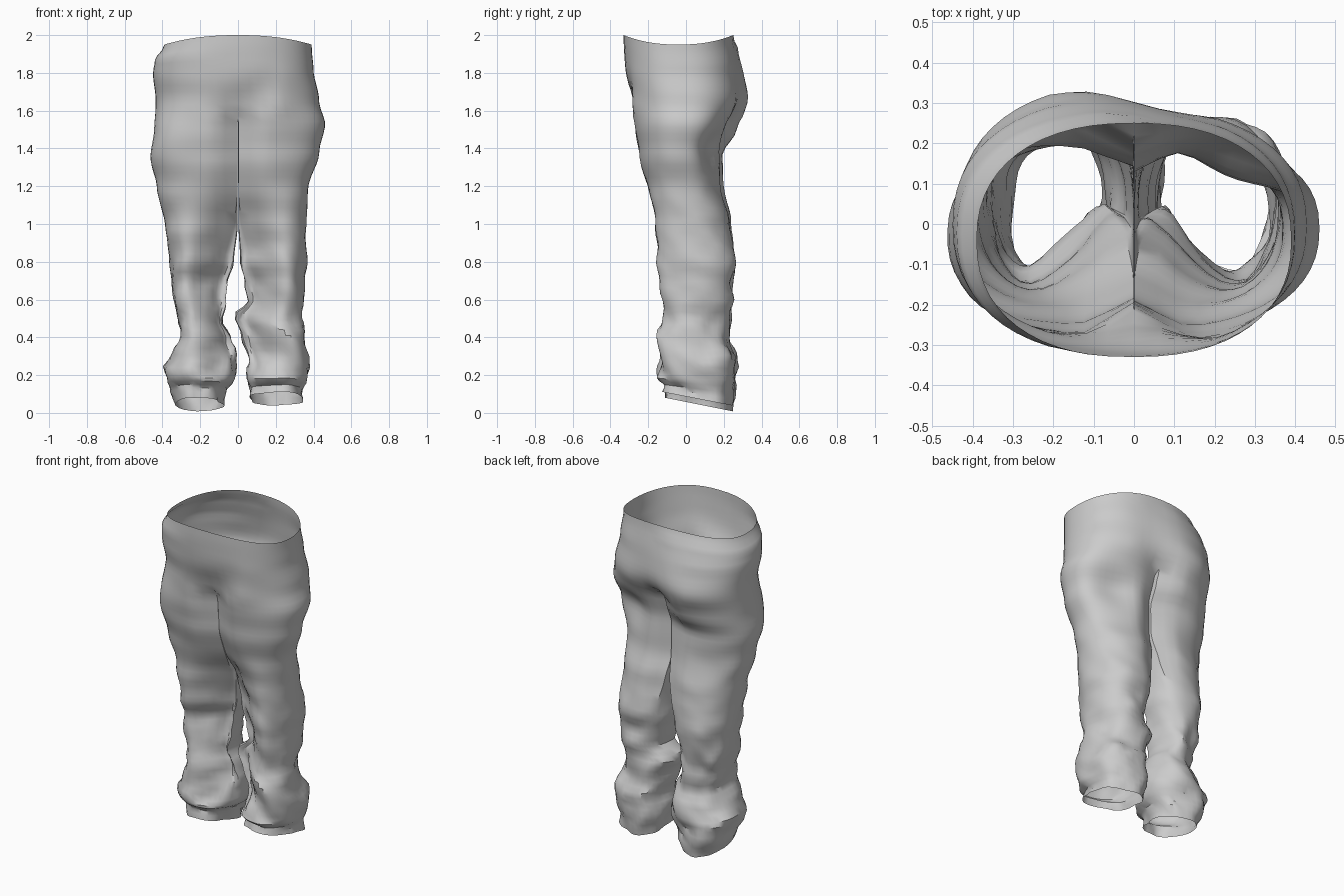
import bpy, bmesh
from math import sin, cos, radians, exp, copysign
from mathutils import Vector, noise

if "Cube" in bpy.data.objects:
    bpy.data.objects.remove(bpy.data.objects["Cube"])

# Leg profiles: height, outer x, inner x, front y, back y (x measured outward)
RIGHT = [(2.0, .39, 0, -.33, .25), (1.82, .40, 0, -.325, .275), (1.65, .43, 0, -.295, .29),
         (1.53, .46, 0, -.28, .26), (1.38, .43, 0, -.26, .21), (1.18, .37, 0, -.23, .20),
         (1.02, .36, 0, -.205, .24), (.80, .36, .01, -.18, .265), (.68, .35, .035, -.145, .245),
         (.60, .345, .045, -.15, .25), (.50, .33, -.02, -.155, .22), (.40, .35, .02, -.155, .22),
         (.27, .385, .05, -.16, .26), (.17, .36, .05, -.155, .26), (.10, .345, .06, -.11, .245),
         (.04, .35, .06, -.11, .24)]
LEFT = [(2.0, .39, 0, -.33, .25), (1.90, .44, 0, -.33, .285), (1.80, .45, 0, -.32, .315),
        (1.65, .435, 0, -.295, .35), (1.50, .44, 0, -.28, .29), (1.35, .46, 0, -.255, .225),
        (1.20, .43, 0, -.235, .215), (1.0, .385, 0, -.205, .25), (.80, .36, .02, -.17, .265),
        (.70, .35, .05, -.135, .255), (.60, .34, .065, -.145, .25), (.50, .32, .08, -.155, .235),
        (.40, .305, .03, -.155, .23), (.30, .35, .01, -.16, .26), (.23, .395, .01, -.155, .28),
        (.17, .37, .02, -.15, .26), (.09, .35, .06, -.11, .25), (.01, .33, .08, -.11, .24)]

# Local dents and bulges: centre, radius, push
BUMPS = [((.28, .20, 1.40), .15, (-.03, -.06, 0)), ((-.12, .20, 1.38), .12, (0, -.03, 0)),
         ((.05, -.29, 1.66), .06, (0, .03, 0)), ((.13, -.30, 1.74), .06, (0, .018, 0)),
         ((.20, -.28, 1.62), .10, (0, -.015, 0)), ((-.38, -.20, 1.45), .15, (-.02, -.025, 0)),
         ((-.20, -.15, .70), .12, (0, .03, 0)), ((-.25, .24, .55), .08, (0, -.03, 0)),
         ((.12, .25, 1.50), .09, (0, -.03, 0))]

ROWS, CROTCH, OUT, INN = 60, 13, 28, 11


def smooth(a, b, v):
    t = max(0, min(1, (v - a) / (b - a)))
    return t * t * (3 - 2 * t)


def sample(table, z):
    for a, b in zip(table, table[1:]):
        if z >= b[0] - 1e-6:
            f = smooth(0, 1, (z - b[0]) / (a[0] - b[0]))
            return [b[i] + (a[i] - b[i]) * f for i in range(1, 5)]
    return table[-1][1:]


def spow(v, e=.87):
    return copysign(abs(v) ** e, v)


def ring(table, side, row):
    """One cross-section: outer wall front to back, then inner wall back to front."""
    z0 = 2 - (2 - table[-1][0]) * row / ROWS
    xo, xi, yf, yb = sample(table, z0)
    ym, ry = (yf + yb) / 2, (yb - yf) / 2
    round_leg = 1 - smooth(.65, 1.2, z0)
    pinch = .30 * (1 - smooth(1.5, 1.75, z0))
    cut = .17 * smooth(.12, .4, z0) * (1 - smooth(.85, 1.35, z0))
    gap = .0015 if row > CROTCH else 0
    pts = []
    for j in range(OUT + 1 + INN):
        # half-oval section next to the body centre, and full oval lower down
        if j <= OUT:
            u = 2 * j / OUT - 1
            a, b = radians(90 * u), radians(125 * u)
            dx, dy = xi + (xo - xi) * spow(max(0, cos(a))), spow(sin(a))
        else:
            q = (j - OUT) / (INN + 1)
            a = b = radians(125 + 110 * q)
            dx, dy = xi, 1 - 2 * q
        dy *= 1 - pinch * exp(-(dx / .08) ** 2)
        ex, ey = (xo + xi) / 2 + (xo - xi) / 2 * spow(cos(b)), spow(sin(b))
        x = dx + (ex - dx) * round_leg + gap
        y = ym + ry * (dy + (ey - dy) * round_leg)
        # front inner corner slopes back from the shin crease
        y += cut * smooth(0, 1, (ym - y) / ry) * (1 - smooth(xi, xi + .8 * (xo - xi), x))
        # cloth folds, growing toward the ankle
        amp = .02 * (1 - smooth(.3, 1.2, z0)) + .004 * (1 - smooth(1.2, 1.5, z0))
        n = noise.noise(Vector((cos(b) * 1.1 + 5 * side, sin(b) * 1.1, z0 * 8 + .9 * sin(b))))
        n += .5 * noise.noise(Vector((cos(b) * 2, sin(b) * 2 + 9 * side, z0 * 15 + 1.5 * cos(b))))
        inner_safe = smooth(0, .08, x) if z0 > .8 else 1
        x += amp * n * cos(b) * inner_safe
        y += amp * n * 1.3 * sin(b) * inner_safe
        # dipped waist sides and sloping hem
        z = z0 - .05 * cos(a) ** 2 * smooth(1.75, 2, z0)
        z -= .2 * (y - yb) * (1 - smooth(.02, .22, z0))
        z += .015 * n * (1 - smooth(.5, 1.1, z0)) * smooth(.08, .25, z0)
        p = Vector((x * side, y, z))
        for c, r, push in BUMPS:
            d = (p - Vector(c)).length / r
            p += Vector(push) * exp(-d * d)
        if row <= CROTCH and (j in (0, OUT) or j > OUT):
            p.x = 0
        pts.append(p)
    return pts


bm = bmesh.new()
centre = {}  # seam vertices shared by both halves
seams = {}
for i in range(CROTCH + 1):  # seam follows the average of both halves
    r, l = ring(RIGHT, 1, i), ring(LEFT, -1, i)
    for j in (0, OUT):
        seams[i, j] = (r[j] + l[j]) / 2
for side, table in ((1, RIGHT), (-1, LEFT)):
    rows = []
    for i in range(ROWS + 1):
        pts = ring(table, side, i)
        if i <= CROTCH:
            pts[0], pts[OUT] = seams[i, 0], seams[i, OUT]
        if i == CROTCH:  # straight seam between the legs
            for k in range(1, INN + 1):
                pts[OUT + k] = pts[OUT].lerp(pts[0], k / (INN + 1))
        if i < CROTCH:
            pts = pts[:OUT + 1]
        vs = []
        for j, p in enumerate(pts):
            if i <= CROTCH and (j == 0 or j >= OUT):
                if (i, j) not in centre:
                    centre[i, j] = bm.verts.new(p)
                vs.append(centre[i, j])
            else:
                vs.append(bm.verts.new(p))
        rows.append(vs)
    for i in range(ROWS):
        up, low = rows[i], rows[i + 1]
        count = OUT if i < CROTCH else len(low)
        for j in range(count):
            k = (j + 1) % len(low)
            f = [up[j], low[j], low[k], up[k]]
            bm.faces.new(f if side > 0 else f[::-1])

# Soften the join where both halves meet above the crotch
torso = [v for v in bm.verts if 1.6 < v.co.z < 1.93 and abs(v.co.x) < .2]
for _ in range(4):
    bmesh.ops.smooth_vert(bm, verts=torso, factor=.5, use_axis_x=False, use_axis_y=True, use_axis_z=False)

mesh = bpy.data.meshes.new("trousers")
bm.to_mesh(mesh)
bm.free()
trousers = bpy.data.objects.new("trousers", mesh)
bpy.context.collection.objects.link(trousers)
bpy.context.view_layer.objects.active = trousers
trousers.select_set(True)
bpy.ops.object.shade_smooth_by_angle(angle=radians(35))
